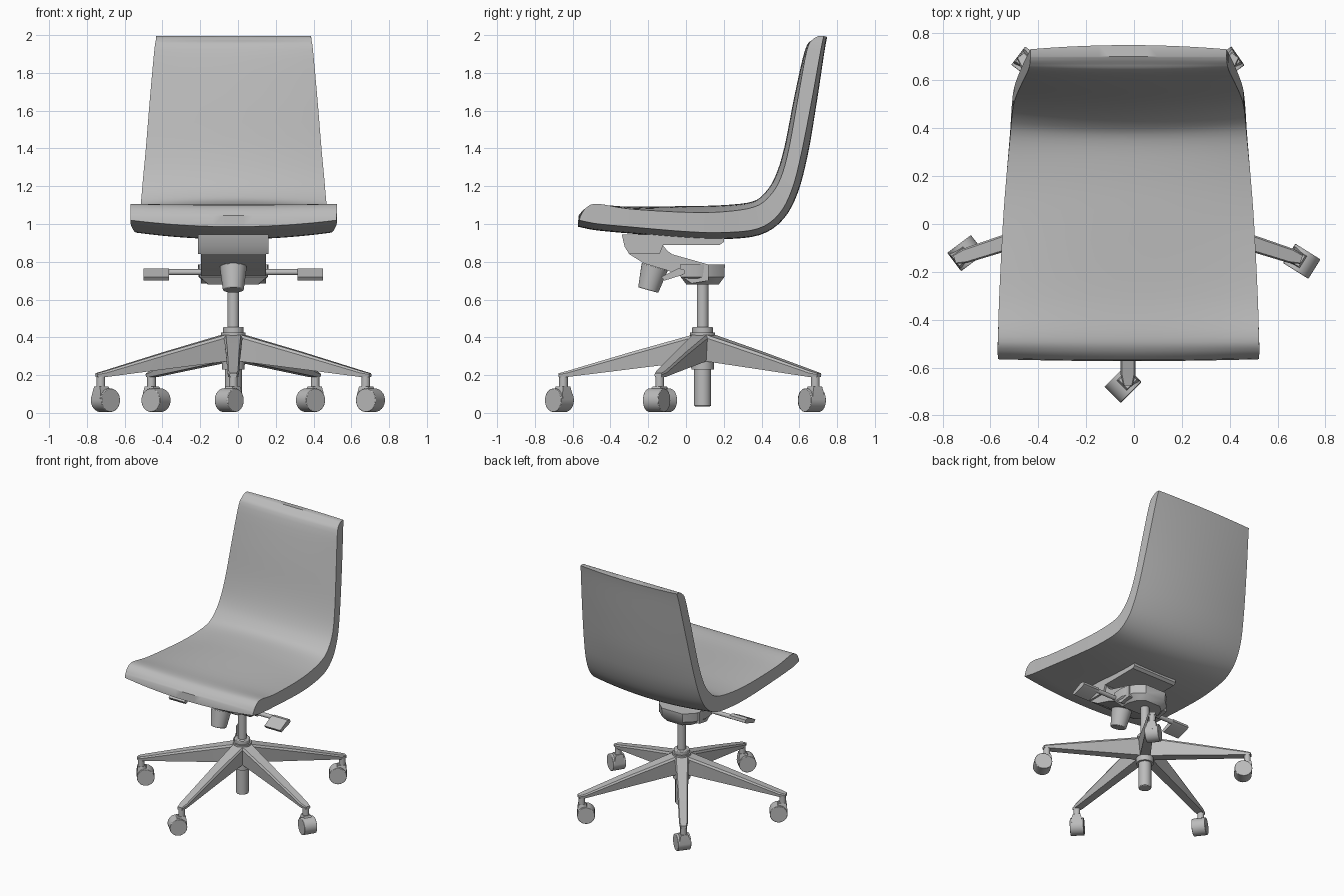
import bpy, bmesh, math
from mathutils import Vector, Matrix

if "Cube" in bpy.data.objects:
    bpy.data.objects.remove(bpy.data.objects["Cube"], do_unlink=True)

CX, CY = -0.025, 0.088          # column axis

grey = bpy.data.materials.new("mid_grey")
grey.use_nodes = True
grey.diffuse_color = (0.5, 0.5, 0.5, 1)
grey.node_tree.nodes["Principled BSDF"].inputs["Base Color"].default_value = (0.5, 0.5, 0.5, 1)


def finish(name, bm, matrix=None, bevel=0, angle=35):
    bmesh.ops.recalc_face_normals(bm, faces=bm.faces)
    mesh = bpy.data.meshes.new(name)
    bm.to_mesh(mesh)
    bm.free()
    mesh.materials.append(grey)
    if matrix:
        mesh.transform(matrix)
    ob = bpy.data.objects.new(name, mesh)
    bpy.context.collection.objects.link(ob)
    if bevel:
        mod = ob.modifiers.new("Bevel", 'BEVEL')
        mod.width, mod.segments = bevel, 2
    bpy.ops.object.select_all(action='DESELECT')
    ob.select_set(True)
    bpy.context.view_layer.objects.active = ob
    bpy.ops.object.shade_smooth_by_angle(angle=math.radians(angle))
    return ob


def rod(name, a, b, r1, r2=None, bevel=0):
    """Cylinder or cone from point a to point b."""
    a, b = Vector(a), Vector(b)
    bm = bmesh.new()
    bmesh.ops.create_cone(bm, cap_ends=True, segments=32, radius1=r1,
                          radius2=r1 if r2 is None else r2, depth=(b - a).length)
    rot = (b - a).to_track_quat('Z', 'Y').to_matrix().to_4x4()
    return finish(name, bm, Matrix.Translation((a + b) / 2) @ rot, bevel)


def loft(name, rings, matrix=None, bevel=0):
    """Join rings of equal point count and cap both ends."""
    bm = bmesh.new()
    rows = [[bm.verts.new(p) for p in ring] for ring in rings]
    n = len(rows[0])
    for r, s in zip(rows, rows[1:]):
        for i in range(n):
            bm.faces.new((r[i], r[(i + 1) % n], s[(i + 1) % n], s[i]))
    for r in (rows[0], rows[-1]):
        if n > 12:                       # quad strip cap for long thin rings
            for i in range(n // 2 - 1):
                bm.faces.new((r[i], r[i + 1], r[n - 2 - i], r[n - 1 - i]))
        else:
            bm.faces.new(r)
    return finish(name, bm, matrix, bevel)


def side_profile(name, points, x0, x1, bevel=0):
    """Extrude a (y, z) outline between two x positions."""
    return loft(name, [[(x, y, z) for y, z in points] for x in (x0, x1)], None, bevel)


def spline(rows, steps):
    """Catmull-Rom interpolation of tuples."""
    out = []
    for i in range(len(rows) - 1):
        p = [Vector(rows[min(max(i + k, 0), len(rows) - 1)]) for k in (-1, 0, 1, 2)]
        for s in range(steps):
            t = s / steps
            out.append(p[1] + 0.5 * t * ((p[2] - p[0]) + t * (2 * p[0] - 5 * p[1] + 4 * p[2] - p[3]
                       + t * (3 * (p[1] - p[2]) + p[3] - p[0]))))
    return out + [Vector(rows[-1])]


# Seat shell: outer edge y z, inner edge y z, half width, inner crown
stations = [
    (-.565, 1.02, -.56, 1.04, .545, .01),
    (-.52, 1.01, -.53, 1.085, .547, 0),
    (-.46, 1.0, -.47, 1.107, .545, -.005),
    (-.3, .985, -.3, 1.08, .54, .012),
    (0, .96, 0, 1.062, .525, .033),
    (.2, .955, .2, 1.065, .51, .035),
    (.38, .975, .36, 1.09, .495, .03),
    (.49, 1.05, .44, 1.145, .488, .03),
    (.56, 1.18, .50, 1.24, .48, .03),
    (.61, 1.37, .545, 1.40, .465, .025),
    (.665, 1.65, .595, 1.68, .442, .02),
    (.71, 1.9, .64, 1.92, .42, .01),
    (.725, 1.975, .67, 1.975, .412, 0),
    (.73, 1.995, .70, 1.995, .41, 0)]
data = spline([Vector(s) for s in stations], 4)
COLS = 20
rings = []
for i, d in enumerate(data):
    a, b = data[max(i - 1, 0)], data[min(i + 1, len(data) - 1)]
    t_out = Vector((b[0] - a[0], b[1] - a[1])).normalized()
    t_in = Vector((b[2] - a[2], b[3] - a[3])).normalized()
    bulge = 0.035 - 0.017 * max(0, (d[1] - 1.4) / 0.6)
    outer, inner = [], []
    for c in range(COLS + 1):
        u = 2 * c / COLS - 1
        k = 1 - u * u
        x = -0.023 + u * d[4]
        outer.append((x, d[0] + t_out.y * bulge * k, d[1] - t_out.x * bulge * k))
        inner.append((x, d[2] - t_in.y * d[5] * k, d[3] + t_in.x * d[5] * k))
    rings.append(outer + inner[::-1])
loft("seat_shell", rings)

# Tilt mechanism under the seat
side_profile("seat_mount_plate", [(-.34, .945), (.2, .945), (.2, .905), (.18, .89), (-.12, .89),
                                  (-.14, .84), (-.3, .84), (-.325, .88)], CX - .187, CX + .187)
curve = spline([(-.12, .885), (-.07, .83), (.02, .795), (.12, .785)], 4)
side_profile("tilt_arm", [(-.3, .84), (-.25, .875)] + [tuple(p) for p in curve] +
             [(.12, .70), (.03, .685), (-.02, .72), (-.1, .755), (-.22, .79)],
             CX - .172, CX + .172)

# Rounded housing around the column top
housing = [(CX + s * x, y) for s, pts in
           ((1, [(.165, -.02), (.17, .06), (.14, .14), (.08, .195)]),
            (-1, [(.08, .195), (.14, .14), (.17, .06), (.165, -.02)])) for x, y in pts]
loft("column_housing", [[(CX + (x - CX) * f, CY + (y - CY) * f, z) for x, y in housing]
                        for z, f in ((.68, .8), (.72, 1.08), (.785, 1.1))])

# Tension knob
rod("tension_knob", (CX, -.20, .65), (CX, -.165, .775), .055, .072, .005)

# Side levers
rod("lever_rod", (-.38, -.025, .745), (.34, -.025, .745), .016)
paddle = [(-.04, .765), (-.01, .76), (-.005, .74), (-.02, .73), (-.115, .70), (-.13, .72)]
side_profile("right_lever_paddle", paddle, -.50, -.365)
side_profile("left_lever_paddle", paddle, .315, .45)

# Gas column and hub
rod("gas_column", (CX, CY, .40), (CX, CY, .72), .031)
rod("hub_collar", (CX, CY, .42), (CX, CY, .455), .055, None, .006)
rod("base_hub", (CX, CY, .23), (CX, CY, .425), .06, .066)
rod("column_sleeve", (CX, CY, .035), (CX, CY, .24), .045, None, .005)

# Five legs with swivelling casters: leg angle, axle angle, trail side
REACH = 0.737
legs = [("front", 270, 135, 1), ("front_left", 342, 58, -1), ("back_left", 54, 125, 1),
        ("back_right", 126, 53, -1), ("front_right", 198, 127, -1)]


def leg_section(r, top, bottom, w_top, w_low):
    lip = min(.015, (top - bottom) / 3)
    return [(r, -w_low, bottom), (r, w_low, bottom), (r, w_top, top - lip),
            (r, w_top * .8, top), (r, -w_top * .8, top), (r, -w_top, top - lip)]


for name, leg_deg, axle_deg, side in legs:
    turn = Matrix.Translation((CX, CY, 0)) @ Matrix.Rotation(math.radians(leg_deg), 4, 'Z')
    loft(name + "_leg", [leg_section(.03, .42, .275, .05, .036),
                         leg_section(.38, .322, .232, .038, .03),
                         leg_section(REACH - .02, .222, .19, .031, .027),
                         leg_section(REACH + .025, .21, .19, .02, .018)], turn)
    foot = turn @ Vector((REACH, 0, 0))
    rod(name + "_caster_stem", foot + Vector((0, 0, .11)), foot + Vector((0, 0, .205)), .023)
    # Wheel sits off the swivel axis, across the axle direction
    ang = math.radians(axle_deg)
    axle = Vector((math.cos(ang), math.sin(ang), 0))
    trail = Vector((-axle.y, axle.x, 0)) * side
    centre = foot + trail * .03 + Vector((0, 0, .067))
    rod(name + "_caster_wheel", centre - axle * .048, centre + axle * .048, .062, None, .003)
    # Hood: block narrowing toward the stem
    hood = []
    for z, back, front, w in ((.07, -.062, .0, .036), (.105, -.06, .02, .036), (.14, -.055, .0, .026)):
        hood.append([foot + trail * (.03 + t) + axle * s * w + Vector((0, 0, z))
                     for t, s in ((back, -1), (back, 1), (front, 1), (front, -1))])
    loft(name + "_caster_hood", hood)
